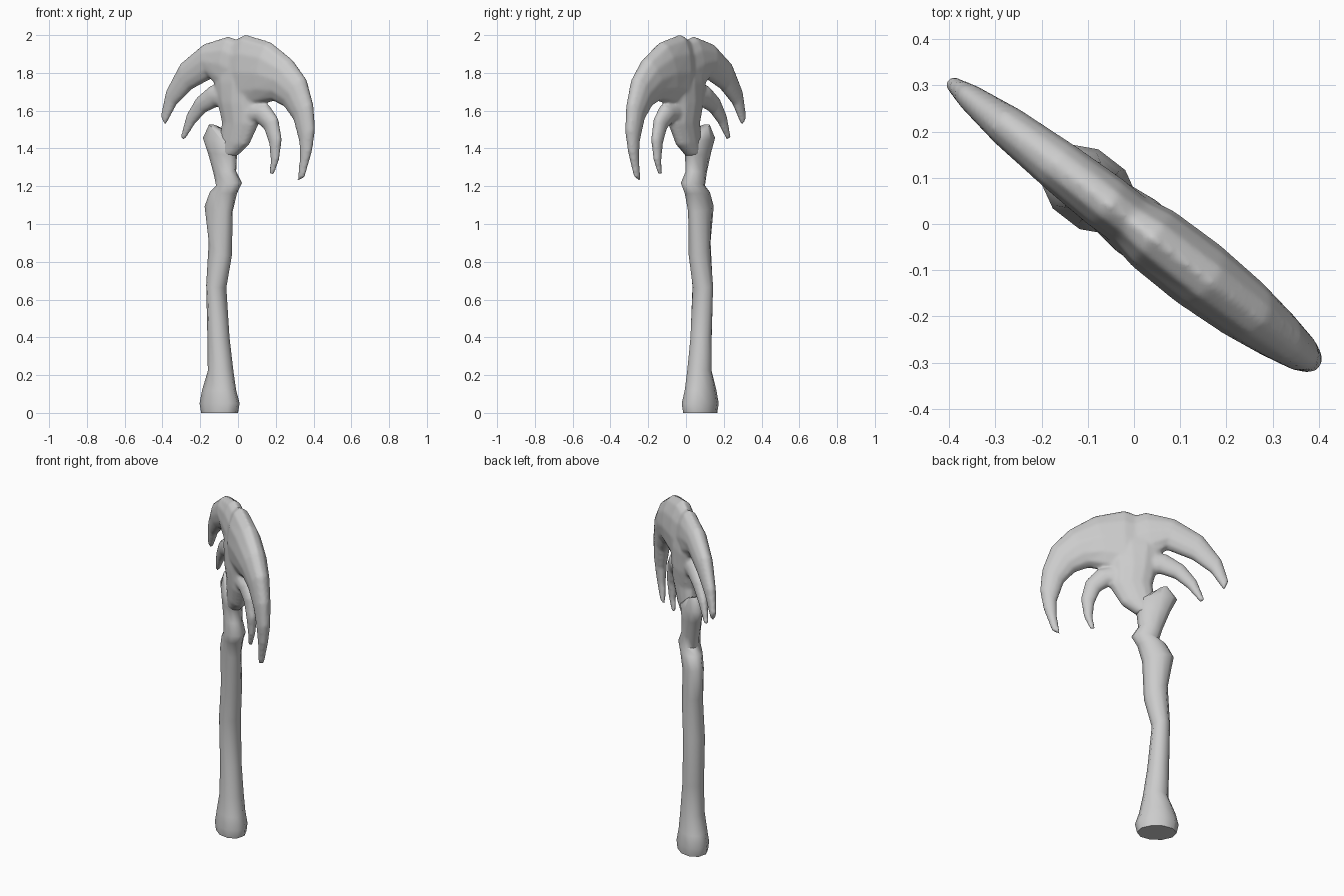
import bpy, bmesh, math
from mathutils import Vector

cube = bpy.data.objects.get("Cube")
if cube:
    bpy.data.objects.remove(cube)

grey = bpy.data.materials.new("plain grey")
grey.use_nodes = True
COLOUR = (0.6, 0.6, 0.6, 1)
grey.diffuse_color = COLOUR
grey.node_tree.nodes["Principled BSDF"].inputs["Base Color"].default_value = COLOUR

# The flat tree stands in one diagonal plane
ALONG = Vector((0.79, -0.61, 0)).normalized()
ACROSS = Vector((0.61, 0.79, 0)).normalized()
UP = Vector((0, 0, 1))


def in_plane(x, z):
    return ALONG * (x / ALONG.x) + UP * z


def loft(bm, stations, sides=12, width=1.0):
    """Elliptical rings, each spanning two edge points: (x1, z1, x2, z2, half thickness)."""
    rings = []
    for x1, z1, x2, z2, thick in stations:
        p, q = in_plane(x1, z1), in_plane(x2, z2)
        centre, half = (p + q) / 2, (p - q) / 2 * width
        ring = []
        for i in range(sides):
            a = math.tau * i / sides
            ring.append(bm.verts.new(centre + half * math.cos(a) + ACROSS * thick * math.sin(a)))
        rings.append(ring)
    for low, high in zip(rings, rings[1:]):
        for i in range(sides):
            j = (i + 1) % sides
            bm.faces.new((low[i], low[j], high[j], high[i]))
    bm.faces.new(rings[0][::-1])
    bm.faces.new(rings[-1])


def make_object(name, bm):
    bmesh.ops.recalc_face_normals(bm, faces=bm.faces)
    mesh = bpy.data.meshes.new(name)
    bm.to_mesh(mesh)
    bm.free()
    mesh.materials.append(grey)
    for face in mesh.polygons:
        face.use_smooth = True
    obj = bpy.data.objects.new(name, mesh)
    bpy.context.collection.objects.link(obj)
    return obj


# Trunk: flared foot, wavy stem, pinched neck and broken stub
trunk = bmesh.new()
loft(trunk, [
    (-.195, 0, 0, 0, .08),
    (-.205, .05, .01, .05, .085),
    (-.19, .12, -.01, .12, .075),
    (-.155, .22, -.03, .23, .065),
    (-.157, .4, -.05, .4, .058),
    (-.16, .68, -.07, .66, .06),
    (-.152, .92, -.035, .82, .056),
    (-.18, 1.1, -.025, 1.06, .055),
    (-.15, 1.17, -.005, 1.16, .058),
    (-.115, 1.2, .02, 1.22, .058),
    (-.13, 1.27, -.01, 1.28, .05),
    (-.165, 1.38, 0, 1.36, .052),
    (-.2, 1.46, .03, 1.43, .055),
    (-.15, 1.53, -.09, 1.5, .035),
], sides=10, width=.87)
trunk_obj = make_object("trunk", trunk)

# Crown: funnel-shaped body and four curved, tapering fronds
crown = bmesh.new()
body = [
    (-.1, 1.36, -.01, 1.36, .04), (-.09, 1.45, .055, 1.42, .05),
    (-.08, 1.54, .105, 1.53, .06), (-.1, 1.64, .11, 1.64, .07),
    (-.12, 1.75, .14, 1.75, .07), (-.1, 1.9, .12, 1.9, .055),
]
large_left_frond = [
    (.01, 1.97, 0, 1.65, .06), (-.05, 1.995, -.08, 1.7, .062),
    (-.175, 1.955, -.14, 1.77, .057), (-.295, 1.855, -.25, 1.71, .046),
    (-.375, 1.71, -.33, 1.63, .03), (-.405, 1.58, -.385, 1.52, .016),
]
large_right_frond = [
    (-.01, 1.98, -.02, 1.6, .06), (.04, 2.005, .04, 1.6, .075),
    (.17, 1.965, .11, 1.63, .078), (.28, 1.875, .19, 1.65, .07),
    (.355, 1.77, .25, 1.62, .057), (.393, 1.63, .3, 1.55, .045),
    (.403, 1.5, .33, 1.43, .035), (.388, 1.385, .33, 1.34, .025),
    (.352, 1.25, .316, 1.23, .014),
]
small_left_frond = [
    (-.05, 1.75, -.05, 1.6, .045), (-.14, 1.735, -.11, 1.62, .042),
    (-.215, 1.67, -.175, 1.59, .035), (-.268, 1.58, -.23, 1.53, .025),
    (-.303, 1.46, -.283, 1.445, .012),
]
small_right_frond = [
    (.03, 1.68, .03, 1.5, .05), (.16, 1.63, .1, 1.54, .045),
    (.208, 1.56, .145, 1.5, .035), (.228, 1.45, .17, 1.42, .028),
    (.215, 1.34, .176, 1.33, .019), (.188, 1.26, .165, 1.265, .01),
]
for part in (body, large_left_frond, large_right_frond, small_left_frond, small_right_frond):
    loft(crown, part)
crown_obj = make_object("palm_crown", crown)

# Fuse the fronds into one softly blended shape
fuse = crown_obj.modifiers.new("fuse", 'REMESH')
fuse.mode = 'VOXEL'
fuse.voxel_size = 0.009
fuse.use_smooth_shade = True
soften = crown_obj.modifiers.new("soften", 'SMOOTH')
soften.factor = 0.5
soften.iterations = 6

# Keep the foot edge crisp
bpy.ops.object.select_all(action='DESELECT')
trunk_obj.select_set(True)
bpy.context.view_layer.objects.active = trunk_obj
bpy.ops.object.shade_smooth_by_angle(angle=math.radians(60))
